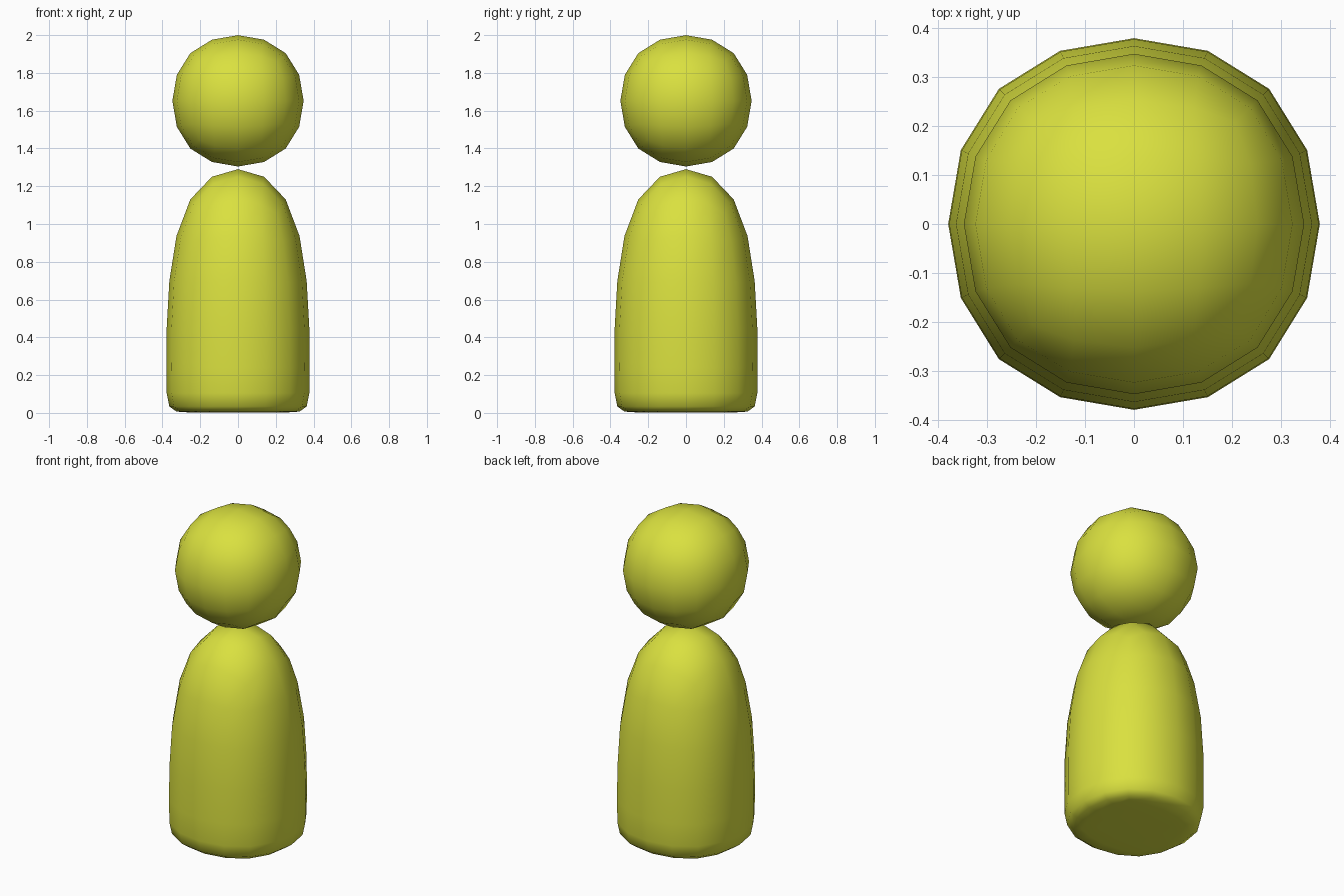
import bpy, bmesh

if "Cube" in bpy.data.objects:
    bpy.data.objects.remove(bpy.data.objects["Cube"])

HALF = 0.414  # half width of both control cages

mat = bpy.data.materials.new("yellow_green")
mat.diffuse_color = (0.70, 0.75, 0.05, 1)
mat.use_nodes = True
mat.node_tree.nodes["Principled BSDF"].inputs["Base Color"].default_value = mat.diffuse_color


def rounded_box(name, levels):
    """Square box cage with a ring at each height, rounded by subdivision."""
    bm = bmesh.new()
    corners = [(-1, -1), (1, -1), (1, 1), (-1, 1)]
    rings = [[bm.verts.new((x * HALF, y * HALF, z)) for x, y in corners]
             for z in levels]
    bm.faces.new(rings[0][::-1])
    bm.faces.new(rings[-1])
    for low, high in zip(rings, rings[1:]):
        for i in range(4):
            j = (i + 1) % 4
            bm.faces.new((low[i], low[j], high[j], high[i]))
    for f in bm.faces:
        f.smooth = True
    mesh = bpy.data.meshes.new(name)
    bm.to_mesh(mesh)
    bm.free()
    mesh.materials.append(mat)
    obj = bpy.data.objects.new(name, mesh)
    bpy.context.collection.objects.link(obj)
    sub = obj.modifiers.new("round", 'SUBSURF')
    sub.levels = sub.render_levels = 2
    sub.use_limit_surface = True
    return obj


# Body: tall dome, with a support ring just above the base for a flat foot
rounded_box("body", [0.0, 0.01, 1.402])

# Head: ball floating above the body
rounded_box("head", [1.652 - HALF, 1.652 + HALF])
